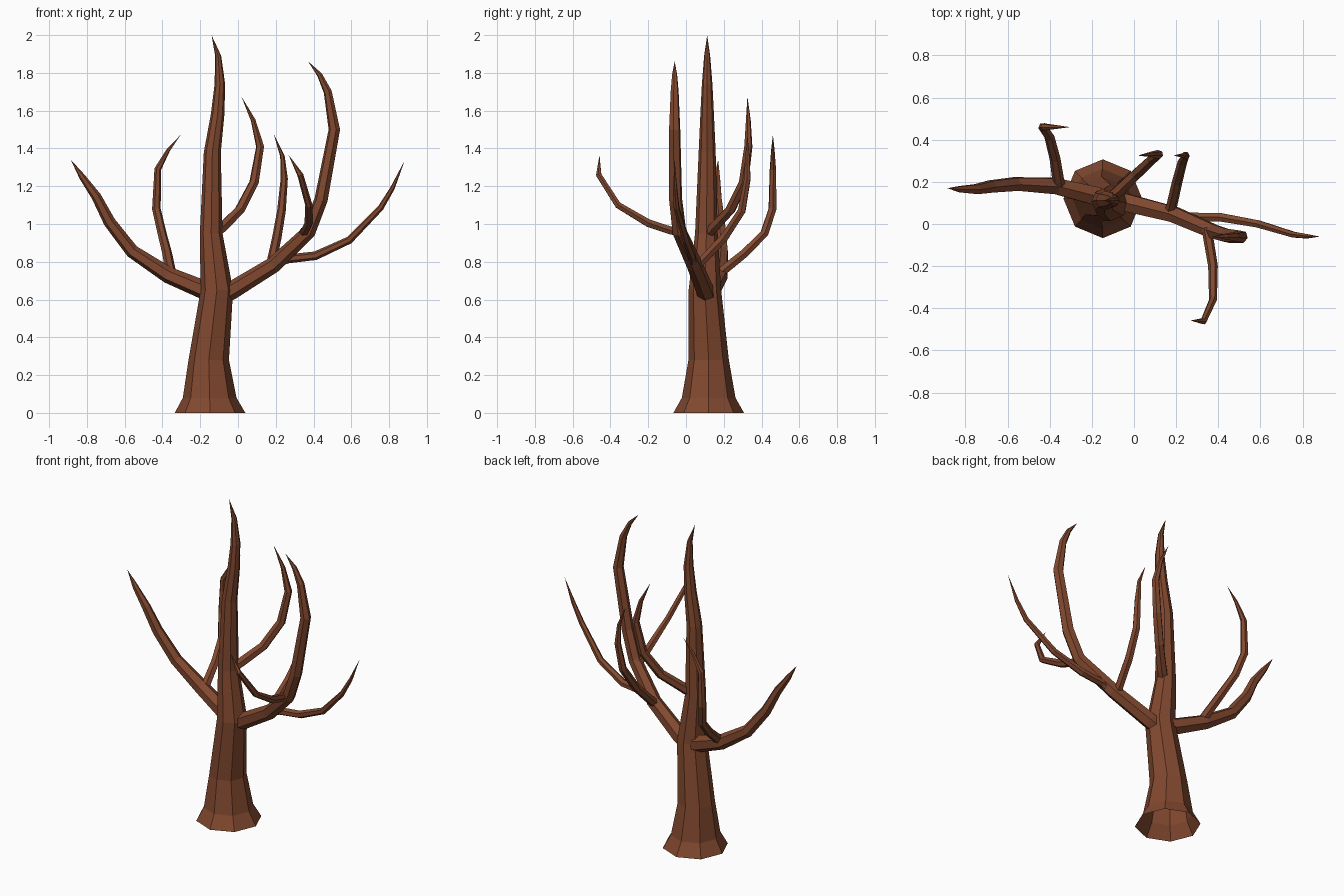
import bpy, bmesh, math
from mathutils import Vector

bark = bpy.data.materials.new("bark")
bark.diffuse_color = (0.22, 0.065, 0.028, 1)


def limb(name, path, sides, start=Vector((1, 0, 0)), level=False):
    """Faceted tapering tube through (x, y, z, radius) points, ending in a point."""
    pts = [Vector(p[:3]) for p in path]
    bm = bmesh.new()
    rings = []
    side = start
    for i, p in enumerate(pts[:-1]):
        axis = pts[i + 1] - p
        if i:
            axis = axis.normalized() + (p - pts[i - 1]).normalized()
        if level:
            axis = Vector((0, 0, 1))
        axis.normalize()
        side = (side - axis * side.dot(axis)).normalized()
        up = axis.cross(side)
        ring = []
        for k in range(sides):
            a = math.tau * k / sides
            ring.append(bm.verts.new(p + path[i][3] * (side * math.cos(a) + up * math.sin(a))))
        rings.append(ring)
    for lo, hi in zip(rings, rings[1:]):
        for k in range(sides):
            n = (k + 1) % sides
            bm.faces.new((lo[k], lo[n], hi[n], hi[k]))
    tip = bm.verts.new(pts[-1])
    for k in range(sides):
        bm.faces.new((rings[-1][k], rings[-1][(k + 1) % sides], tip))
    mesh = bpy.data.meshes.new(name)
    bm.to_mesh(mesh)
    bm.free()
    mesh.materials.append(bark)
    ob = bpy.data.objects.new(name, mesh)
    bpy.context.collection.objects.link(ob)
    return ob


# Trunk with flared, open foot
limb("trunk", [
    (-0.148, 0.12, 0, 0.187), (-0.15, 0.12, 0.08, 0.142), (-0.155, 0.12, 0.28, 0.107),
    (-0.112, 0.10, 0.65, 0.086), (-0.142, 0.108, 0.95, 0.060), (-0.136, 0.112, 1.38, 0.045),
    (-0.108, 0.112, 1.58, 0.036), (-0.096, 0.112, 1.74, 0.028), (-0.105, 0.112, 1.89, 0.016),
    (-0.14, 0.112, 2.0, 0)], 8, level=True)

# Two main boughs
UP = Vector((0, 0, 1))
limb("left_bough", [
    (-0.12, 0.12, 0.64, 0.05), (-0.19, 0.135, 0.655, 0.05), (-0.37, 0.18, 0.73, 0.044),
    (-0.56, 0.19, 0.855, 0.036), (-0.68, 0.178, 1.01, 0.032), (-0.75, 0.165, 1.145, 0.026),
    (-0.825, 0.165, 1.25, 0.017), (-0.885, 0.17, 1.34, 0)], 6, UP)
limb("right_bough", [
    (-0.11, 0.11, 0.61, 0.05), (-0.03, 0.10, 0.65, 0.048), (0.19, 0.045, 0.785, 0.043),
    (0.375, -0.035, 0.96, 0.038), (0.44, -0.055, 1.13, 0.036), (0.51, -0.06, 1.50, 0.031),
    (0.475, -0.06, 1.70, 0.022), (0.432, -0.06, 1.79, 0.014), (0.37, -0.06, 1.862, 0)], 6, UP)

# Smaller branches
limb("back_branch", [
    (-0.13, 0.11, 0.94, 0.03), (-0.08, 0.15, 0.985, 0.03), (0.01, 0.235, 1.075, 0.028),
    (0.085, 0.305, 1.22, 0.026), (0.117, 0.33, 1.41, 0.022), (0.08, 0.33, 1.55, 0.013),
    (0.018, 0.325, 1.675, 0)], 6)
limb("left_back_branch", [
    (-0.35, 0.16, 0.72, 0.028), (-0.36, 0.21, 0.765, 0.028), (-0.375, 0.31, 0.845, 0.026),
    (-0.402, 0.415, 0.95, 0.024), (-0.432, 0.458, 1.08, 0.023), (-0.425, 0.46, 1.29, 0.018),
    (-0.37, 0.46, 1.39, 0.010), (-0.303, 0.46, 1.473, 0)], 6)
limb("right_back_branch", [
    (0.165, 0.04, 0.76, 0.026), (0.18, 0.09, 0.81, 0.026), (0.205, 0.20, 0.925, 0.025),
    (0.23, 0.295, 1.07, 0.023), (0.245, 0.325, 1.24, 0.019), (0.235, 0.325, 1.36, 0.012),
    (0.188, 0.325, 1.48, 0)], 6)
limb("front_branch", [
    (0.345, -0.02, 0.955, 0.024), (0.355, -0.08, 0.965, 0.024), (0.375, -0.20, 1.005, 0.023),
    (0.375, -0.36, 1.10, 0.019), (0.33, -0.462, 1.26, 0.016),
    (0.268, -0.458, 1.365, 0)], 6)
limb("right_branch", [
    (0.16, 0.04, 0.77, 0.024), (0.26, 0.033, 0.815, 0.024), (0.41, 0.032, 0.832, 0.023),
    (0.59, 0.0, 0.915, 0.020), (0.755, -0.05, 1.085, 0.016), (0.818, -0.058, 1.19, 0.012),
    (0.882, -0.06, 1.335, 0)], 6, UP)
